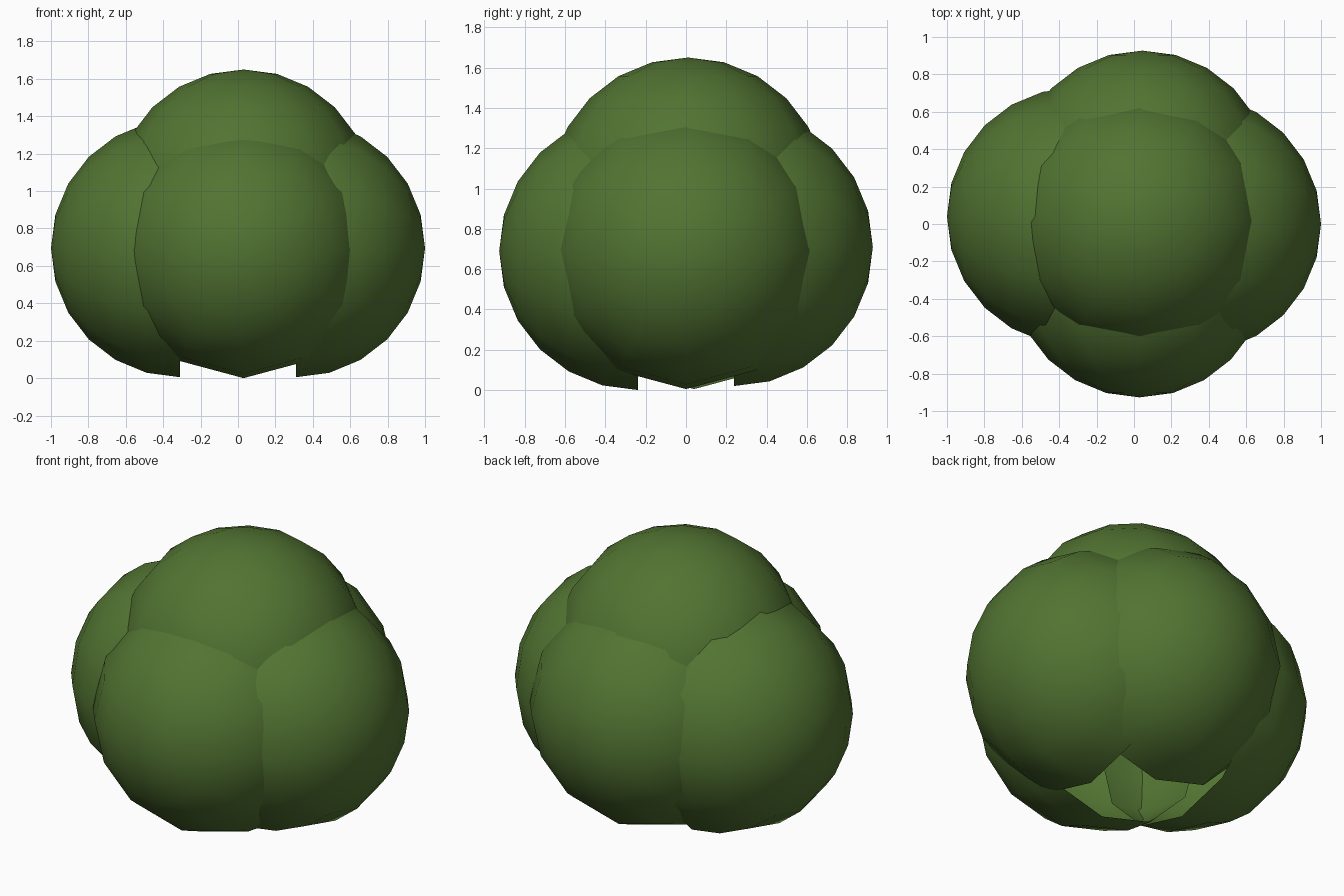
import bpy, bmesh
from mathutils import Vector, Matrix

if "Cube" in bpy.data.objects:
    bpy.data.objects.remove(bpy.data.objects["Cube"])

R = 0.69

leaf = bpy.data.materials.new("leaf green")
leaf.diffuse_color = (0.085, 0.175, 0.032, 1)
leaf.use_nodes = True
leaf.node_tree.nodes["Principled BSDF"].inputs["Base Color"].default_value = leaf.diffuse_color


def lobe(name, center, axis):
    """Open half sphere with its pole pointing outward along axis."""
    bm = bmesh.new()
    bmesh.ops.create_uvsphere(bm, u_segments=12, v_segments=12, radius=R)
    inner = [v for v in bm.verts if v.co.z < -0.01]
    bmesh.ops.delete(bm, geom=inner, context='VERTS')
    turn = Vector((0, 0, 1)).rotation_difference(Vector(axis)).to_matrix().to_4x4()
    bm.transform(Matrix.Translation(center) @ turn)
    for f in bm.faces:
        f.smooth = True
    mesh = bpy.data.meshes.new(name)
    bm.to_mesh(mesh)
    bm.free()
    mesh.materials.append(leaf)
    obj = bpy.data.objects.new(name, mesh)
    bpy.context.collection.objects.link(obj)


# Overlapping foliage lobes of the bush, open on the inside
lobe("left_foliage", (-0.31, 0.04, 0.695), (-1, 0, 0))
lobe("right_foliage", (0.31, 0.0, 0.695), (1, 0, 0))
lobe("front_foliage", (0.03, -0.237, 0.69), (0, -1, 0))
lobe("back_foliage", (0.045, 0.237, 0.71), (0, 1, 0))
lobe("top_foliage", (0.03, 0.01, 0.96), (0, 0, 1))
